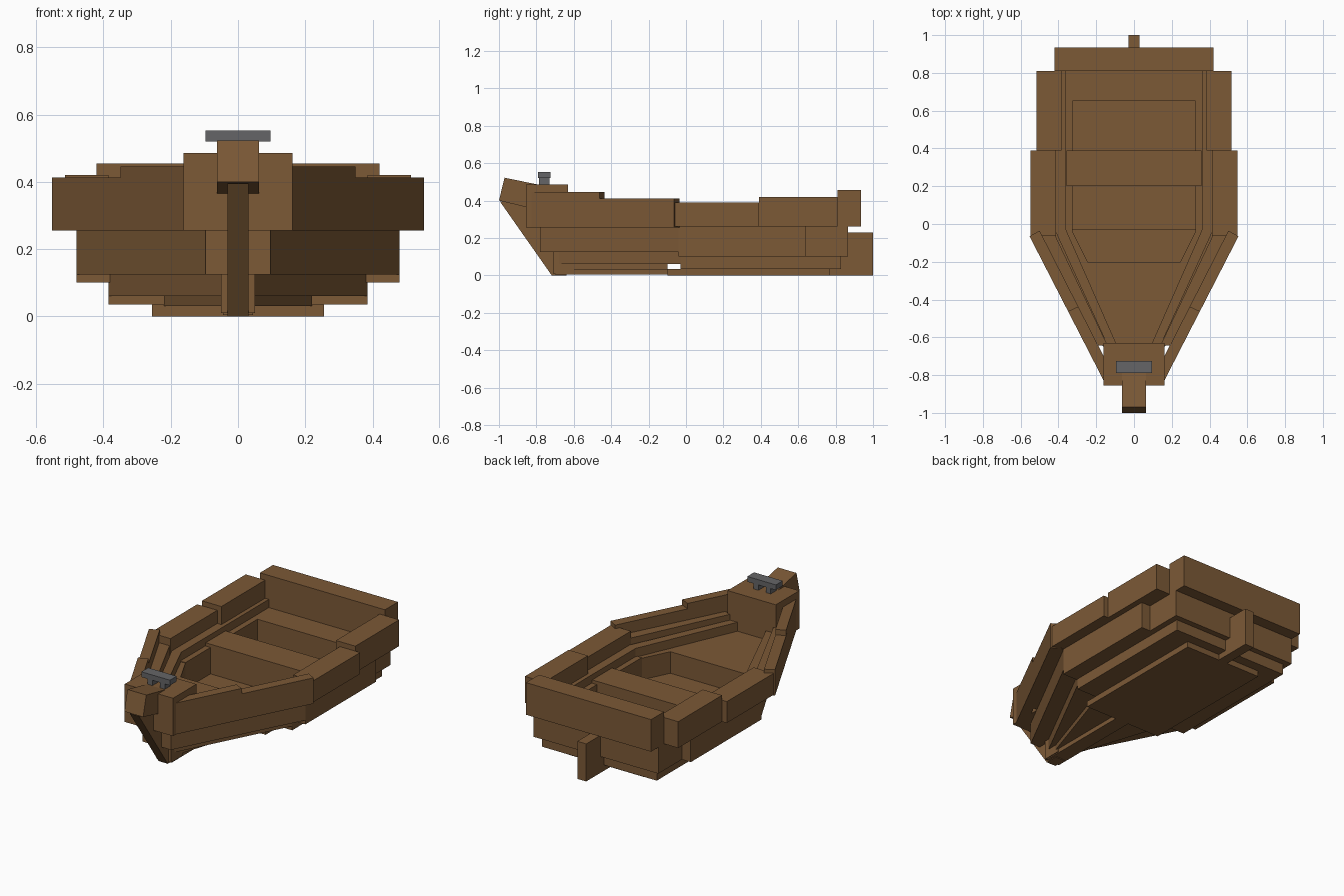
import bpy, bmesh

cube = bpy.data.objects.get("Cube")
if cube:
    bpy.data.objects.remove(cube, do_unlink=True)


def material(name, rgb):
    m = bpy.data.materials.new(name)
    m.use_nodes = True
    m.diffuse_color = (*rgb, 1)
    m.node_tree.nodes["Principled BSDF"].inputs["Base Color"].default_value = (*rgb, 1)
    return m


WOOD = material("brown wood", (0.2, 0.1, 0.037))
IRON = material("grey iron", (0.13, 0.13, 0.135))


def extrude(name, bottom, offset, mat=WOOD, mirror=False):
    """Solid made by sweeping a flat outline along an offset."""
    bm = bmesh.new()
    face = bm.faces.new([bm.verts.new(p) for p in bottom])
    top = bmesh.ops.extrude_face_region(bm, geom=[face])["geom"]
    bmesh.ops.translate(bm, vec=offset, verts=[v for v in top if isinstance(v, bmesh.types.BMVert)])
    bmesh.ops.recalc_face_normals(bm, faces=bm.faces)
    me = bpy.data.meshes.new(name)
    bm.to_mesh(me)
    bm.free()
    me.materials.append(mat)
    ob = bpy.data.objects.new(name, me)
    bpy.context.collection.objects.link(ob)
    if mirror:
        ob.modifiers.new("mirror", "MIRROR")
    return ob


def plan(name, pts, z0, z1, **kw):
    return extrude(name, [(x, y, z0) for x, y in pts], (0, 0, z1 - z0), **kw)


def symmetric(name, half, z0, z1):
    return plan(name, half + [(-x, y) for x, y in reversed(half)], z0, z1)


def box(name, x0, x1, y0, y1, z0, z1, **kw):
    return plan(name, [(x0, y0), (x1, y0), (x1, y1), (x0, y1)], z0, z1, **kw)


def beam(name, half, y0, y1, z0, z1, **kw):
    return box(name, -half, half, y0, y1, z0, z1, **kw)


def side_profile(name, half, yz):
    return extrude(name, [(-half, y, z) for y, z in yz], (2 * half, 0, 0))


# Stepped hull bottom
beam("hull_bottom", 0.256, -0.1, 0.77, 0, 0.035)
beam("hull_floor", 0.385, -0.03, 0.83, 0.035, 0.1)

# Hull walls and the cross pieces between the two wells
plan("hull_wall", [(0.325, -0.04), (0.48, -0.04), (0.48, 0.64), (0.42, 0.64),
                   (0.42, 0.865), (0.325, 0.865)], 0.1, 0.26, mirror=True)
beam("stern_deck", 0.325, 0.65, 0.865, 0.1, 0.26)
beam("thwart_base", 0.325, 0.2, 0.39, 0.1, 0.26)
beam("thwart", 0.357, 0.2, 0.39, 0.26, 0.28)

# Tapered bow layers
symmetric("foredeck", [(0.245, -0.2), (0.325, -0.04), (0.48, -0.04), (0.095, -0.78)], 0.125, 0.256)
symmetric("bow_lower_layer", [(0.385, -0.03), (0.05, -0.68)], 0.06, 0.125)
symmetric("bow_bottom_layer", [(0.22, -0.1), (0.04, -0.65)], 0.03, 0.06)
beam("bow_keel", 0.045, -0.7, -0.1, 0.004, 0.035)

# Gunwales amidships and aft
box("side_gunwale", 0.412, 0.547, -0.06, 0.39, 0.26, 0.39, mirror=True)
box("aft_gunwale", 0.385, 0.515, 0.39, 0.81, 0.26, 0.42, mirror=True)
beam("stern_gunwale", 0.42, 0.81, 0.935, 0.26, 0.455)
box("side_ledge", 0.36, 0.42, -0.03, 0.81, 0.26, 0.31, mirror=True)

# Angled bow gunwales with a raised front part and inner ledges
plan("bow_gunwale", [(0.553, -0.065), (0.16, -0.83), (0.11, -0.8), (0.5, -0.035)],
     0.255, 0.412, mirror=True)
plan("raised_gunwale", [(0.349, -0.462), (0.16, -0.83), (0.11, -0.8), (0.295, -0.437)],
     0.412, 0.445, mirror=True)
plan("upper_bow_ledge", [(0.5, -0.035), (0.19, -0.643), (0.14, -0.643), (0.42, -0.055)],
     0.255, 0.345, mirror=True)
plan("lower_bow_ledge", [(0.42, -0.03), (0.14, -0.643), (0.09, -0.643), (0.36, -0.03)],
     0.255, 0.31, mirror=True)

# Bow blocks, stem and stem head
beam("bow_block", 0.162, -0.855, -0.63, 0.255, 0.485)
beam("middle_bow_block", 0.096, -0.78, -0.6, 0.125, 0.256)
beam("lower_bow_block", 0.05, -0.712, -0.6, 0.01, 0.126)
side_profile("stem", 0.031, [(-0.995, 0.395), (-0.718, 0), (-0.64, 0), (-0.64, 0.1), (-0.84, 0.39)])
side_profile("stem_head", 0.063, [(-1, 0.4), (-0.97, 0.522), (-0.79, 0.485), (-0.79, 0.4), (-0.855, 0.365)])

# Rudder post
beam("rudder_post", 0.03, 0.77, 1, 0, 0.228)

# Mooring cleat
beam("cleat_bar", 0.096, -0.79, -0.725, 0.52, 0.552, mat=IRON)
box("cleat_leg", 0.025, 0.058, -0.785, -0.73, 0.485, 0.52, mat=IRON, mirror=True)
